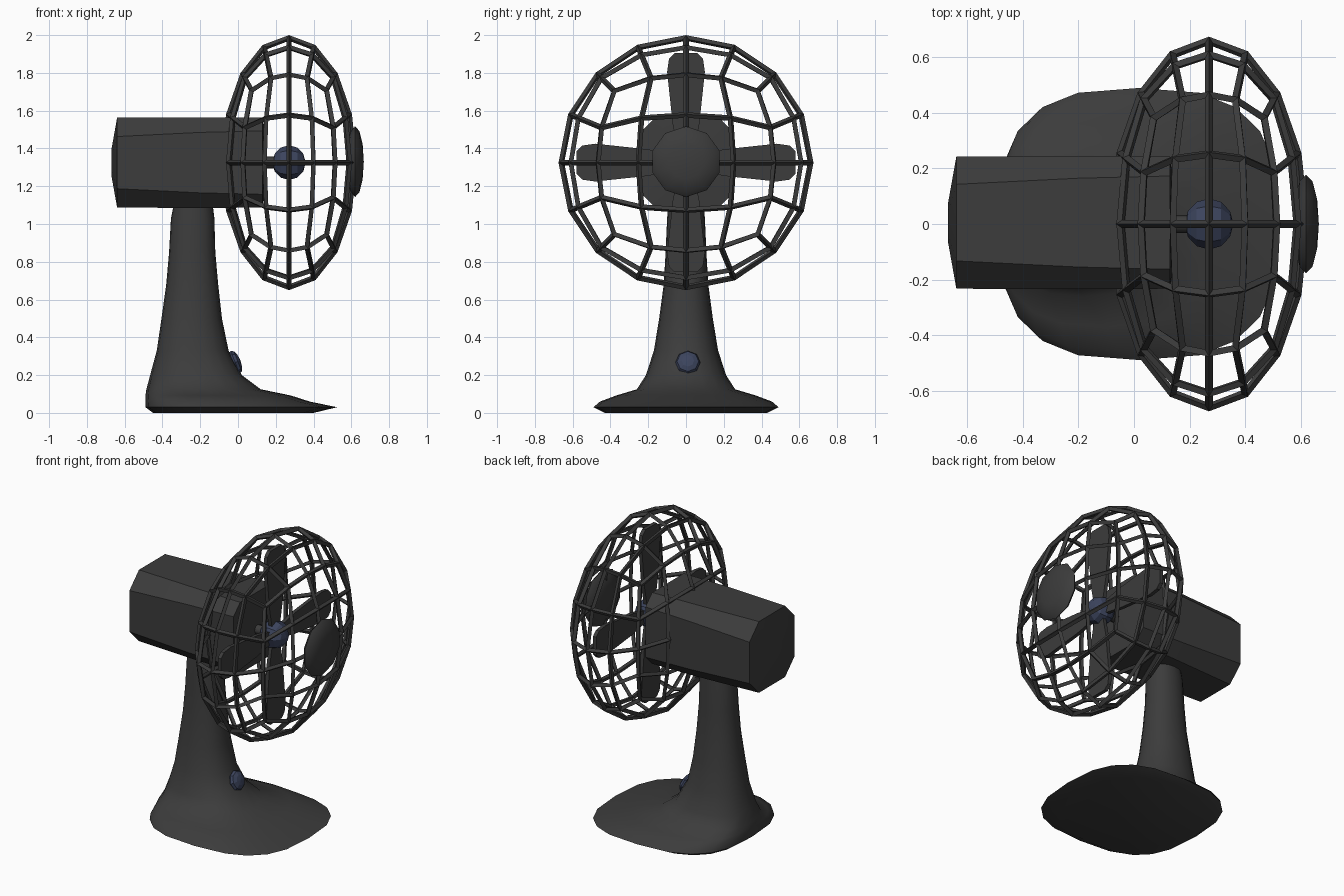
import bpy, bmesh, math
from mathutils import Matrix, Vector

if "Cube" in bpy.data.objects:
    bpy.data.objects.remove(bpy.data.objects["Cube"])


def material(name, rgb):
    m = bpy.data.materials.new(name)
    m.use_nodes = True
    m.diffuse_color = (*rgb, 1)
    m.node_tree.nodes["Principled BSDF"].inputs["Base Color"].default_value = (*rgb, 1)
    return m


GREY = material("dark grey plastic", (0.045, 0.045, 0.045))
NAVY = material("navy accent", (0.045, 0.058, 0.11))
AXIS = Vector((0.27, 0, 1.325))  # centre of the cage and blades


def finish(name, bm, mat, smooth=None):
    bmesh.ops.recalc_face_normals(bm, faces=bm.faces)
    mesh = bpy.data.meshes.new(name)
    bm.to_mesh(mesh)
    bm.free()
    mesh.materials.append(mat)
    ob = bpy.data.objects.new(name, mesh)
    bpy.context.collection.objects.link(ob)
    if smooth:
        bpy.ops.object.select_all(action="DESELECT")
        ob.select_set(True)
        bpy.context.view_layer.objects.active = ob
        bpy.ops.object.shade_smooth_by_angle(angle=math.radians(smooth))
    return ob


def loft(bm, rings):
    """Bridge equal-length rings of points and close both ends."""
    loops = [[bm.verts.new(p) for p in ring] for ring in rings]
    n = len(loops[0])
    for a, b in zip(loops, loops[1:]):
        for i in range(n):
            j = (i + 1) % n
            bm.faces.new((a[i], a[j], b[j], b[i]))
    bm.faces.new(loops[0])
    bm.faces.new(loops[-1])


def superellipse(rx, ry, power, n):
    pts = []
    for i in range(n):
        t = math.tau * i / n
        c, s = math.cos(t), math.sin(t)
        pts.append((rx * math.copysign(abs(c) ** (2 / power), c),
                    ry * math.copysign(abs(s) ** (2 / power), s)))
    return pts


def ball(name, centre, scale, mat, segments, rings, direction=(1, 0, 0), smooth=None):
    """Squashed sphere whose pole points along the given direction."""
    bm = bmesh.new()
    turn = Vector(direction).to_track_quat("Z", "Y").to_matrix().to_4x4()
    bmesh.ops.create_uvsphere(bm, u_segments=segments, v_segments=rings, radius=1)
    bmesh.ops.transform(bm, verts=bm.verts, matrix=Matrix.Translation(centre) @ turn
                        @ Matrix.Diagonal((*scale, 1)))
    return finish(name, bm, mat, smooth)


# Base and flared column: height, back x, front x, half width, squareness
bm = bmesh.new()
sections = [
    (0.0, -0.45, 0.40, 0.43, 2.8), (0.03, -0.49, 0.525, 0.49, 2.8),
    (0.06, -0.49, 0.38, 0.455, 2.8), (0.092, -0.49, 0.28, 0.37, 2.7),
    (0.125, -0.485, 0.12, 0.26, 2.5), (0.2, -0.465, 0.02, 0.212, 2.3),
    (0.33, -0.43, -0.05, 0.17, 2.2), (0.5, -0.405, -0.085, 0.142, 2.2),
    (0.68, -0.38, -0.105, 0.118, 2.2), (0.85, -0.365, -0.12, 0.108, 2.2),
    (1.03, -0.355, -0.125, 0.10, 2.2), (1.15, -0.33, -0.14, 0.09, 2.2),
]
loft(bm, [[((x0 + x1) / 2 + x, y, z) for x, y in superellipse((x1 - x0) / 2, w, p, 20)]
          for z, x0, x1, w, p in sections])
finish("stand", bm, GREY, 50)

# Motor housing: chamfered square section with bulging ends
bm = bmesh.new()


def chamfered(x, half, cut):
    k = half - cut
    corners = [(half, -k), (half, k), (k, half), (-k, half),
               (-half, k), (-half, -k), (-k, -half), (k, -half)]
    return [(x, y + 0.005, z + 1.325) for y, z in corners]


loft(bm, [chamfered(x, h, c) for x, h, c in (
    (-0.67, 0.07, 0.03), (-0.64, 0.238, 0.10), (-0.2, 0.24, 0.08),
    (0.13, 0.238, 0.07), (0.145, 0.10, 0.04))])
finish("motor_housing", bm, GREY, 40)

# Wire cage: cube grid spread evenly over a flattened sphere
bm = bmesh.new()
bmesh.ops.create_cube(bm, size=2)
bmesh.ops.subdivide_edges(bm, edges=bm.edges[:], cuts=3, use_grid_fill=True)
for v in bm.verts:
    d = Vector([math.tan(c * math.pi / 4) for c in v.co]).normalized()
    v.co = AXIS + Vector((d.x * 0.345, d.y * 0.66, d.z * 0.66))
cage = finish("wire_cage", bm, GREY)
wire = cage.modifiers.new("bars", "WIREFRAME")
wire.thickness = 0.03
wire.offset = 0
wire.use_even_offset = True

# Four flat blades
bm = bmesh.new()
outline = [(0.05, 0.04), (0.2, 0.07), (0.34, 0.085), (0.48, 0.1), (0.55, 0.09), (0.58, 0.06)]
outline += [(r, -w) for r, w in reversed(outline)]
for k in range(4):
    turn = Matrix.Rotation(k * math.pi / 2, 3, "X")
    loft(bm, [[AXIS + turn @ Vector((x, w, r)) for r, w in outline] for x in (-0.012, 0.012)])
finish("blades", bm, GREY)

# Axle from motor to hub
bm = bmesh.new()
loft(bm, [[(x, y, z + AXIS.z) for y, z in superellipse(0.032, 0.032, 2, 8)]
          for x in (0.12, 0.25)])
finish("axle", bm, GREY, 50)

# Hub, front badge disc and button
ball("hub", AXIS, (0.092, 0.092, 0.088), NAVY, 8, 6)
ball("front_disc", (0.62, 0, 1.33), (0.187, 0.187, 0.046), GREY, 10, 6, smooth=40)
ball("button", (-0.015, 0.01, 0.267), (0.066, 0.066, 0.03), NAVY, 8, 6,
     direction=(0.92, 0, 0.36))
